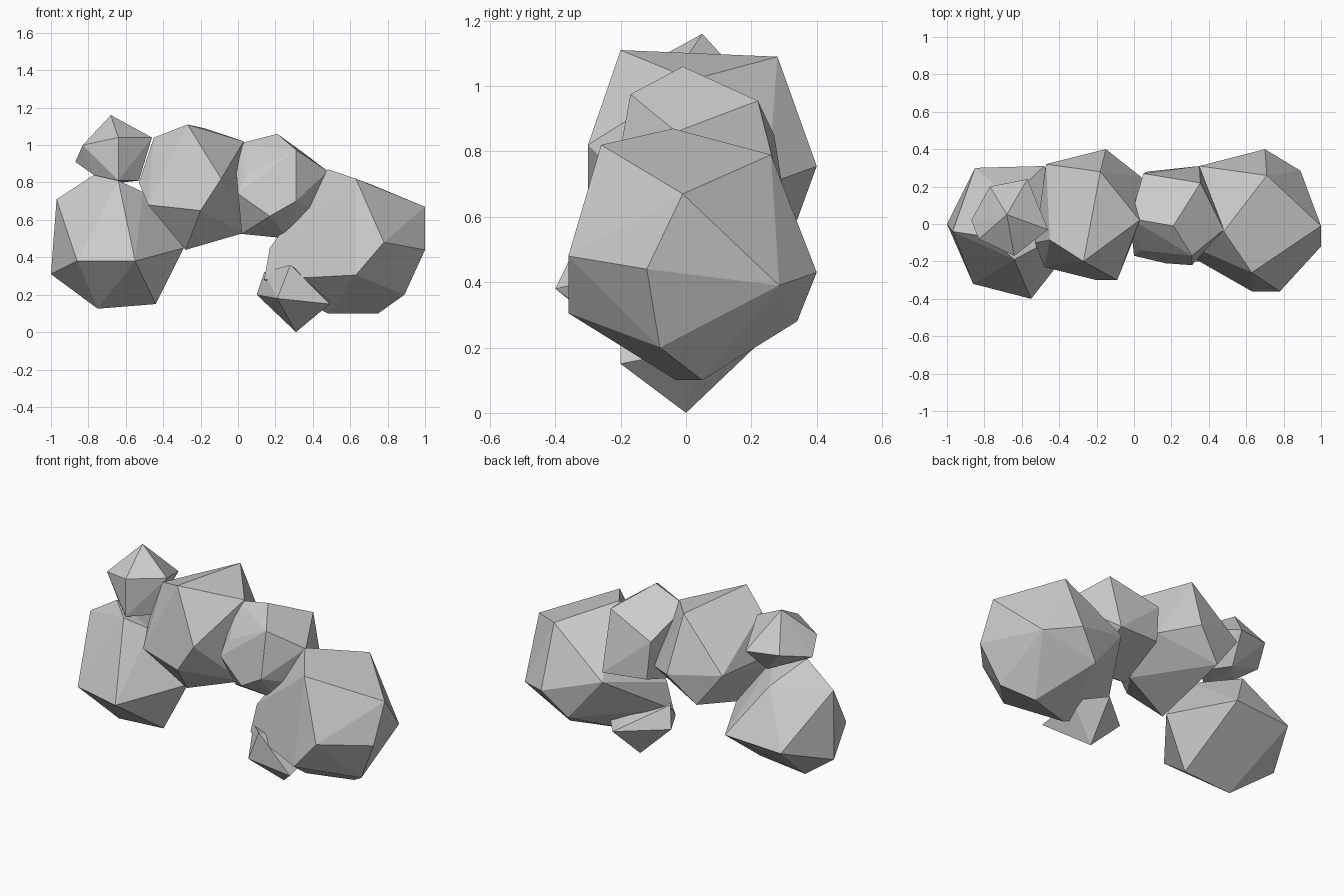
import bpy, bmesh, math


def boulder(name, corners):
    """Faceted stone: the convex skin around a handful of corner points."""
    bm = bmesh.new()
    for c in corners:
        bm.verts.new(c)
    bmesh.ops.convex_hull(bm, input=bm.verts)
    loose = [v for v in bm.verts if not v.link_faces]
    bmesh.ops.delete(bm, geom=loose, context='VERTS')
    # merge nearly flat neighbours into larger facets
    bmesh.ops.dissolve_limit(bm, angle_limit=math.radians(4),
                             verts=bm.verts, edges=bm.edges)
    bmesh.ops.recalc_face_normals(bm, faces=bm.faces)
    mesh = bpy.data.meshes.new(name)
    bm.to_mesh(mesh)
    bm.free()
    obj = bpy.data.objects.new(name, mesh)
    bpy.context.collection.objects.link(obj)
    return obj


# large stone at the right foot of the arch
boulder("right_foot_stone", [
    (.48, -.04, .87), (.63, -.26, .82), (.71, .26, .79), (1, -.01, .67),
    (.78, -.36, .48), (.63, -.36, .305), (1, -.12, .44), (.89, .285, .39),
    (.70, .40, .43), (.56, .34, .28), (.89, -.08, .20), (.75, .05, .10),
    (.48, -.03, .10), (.35, .31, .54), (.17, -.06, .45), (.14, -.08, .28)])

# small stone tucked under the right foot
boulder("small_base_stone", [
    (.31, 0, 0), (.28, -.20, .36), (.21, -.20, .18), (.49, -.20, .15),
    (.10, 0, .20), (.35, .21, .20), (.14, -.05, .32), (.48, .05, .2)])

# two stones forming the crown
boulder("right_crown_stone", [
    (.21, -.01, 1.06), (.31, -.17, .975), (.355, .22, .955), (.48, -.03, .86),
    (.31, -.22, .70), (.17, -.21, .62), (0, -.17, .74), (.04, -.14, .84),
    (-.02, .03, 1.0), (.05, .27, .85), (.07, .28, .62), (.35, .31, .60),
    (.39, -.10, .66), (.27, -.03, .50), (.02, -.05, .525)])

boulder("left_crown_stone", [
    (-.27, -.20, 1.11), (-.18, .28, 1.09), (-.15, .40, .755), (-.09, -.30, .82),
    (-.20, -.30, .65), (.03, .02, 1.02), (-.45, -.085, 1.04), (-.53, -.10, .80),
    (-.48, -.23, .68), (-.28, -.09, .44), (-.47, .32, .80), (-.31, .34, .59),
    (.04, .25, .70), (.03, 0, .53)])

# large stone at the left foot
boulder("left_foot_stone", [
    (-.55, -.40, .38), (-.86, -.32, .38), (-1, 0, .31), (-.97, -.04, .71),
    (-.77, -.07, .84), (-.64, -.19, .81), (-.51, -.12, .75), (-.75, -.08, .125),
    (-.44, -.09, .15), (-.48, .31, .44), (-.85, .30, .42), (-.66, .14, .72),
    (-.29, -.07, .45)])

# small stone perched on the left
boulder("small_perched_stone", [
    (-.68, .05, 1.16), (-.64, -.17, 1.04), (-.46, -.03, 1.04), (-.83, -.08, 1.0),
    (-.87, .02, .91), (-.77, .20, .96), (-.57, .24, .95), (-.64, -.17, .81),
    (-.77, -.06, .84), (-.53, -.06, .81), (-.62, .10, .80)])
